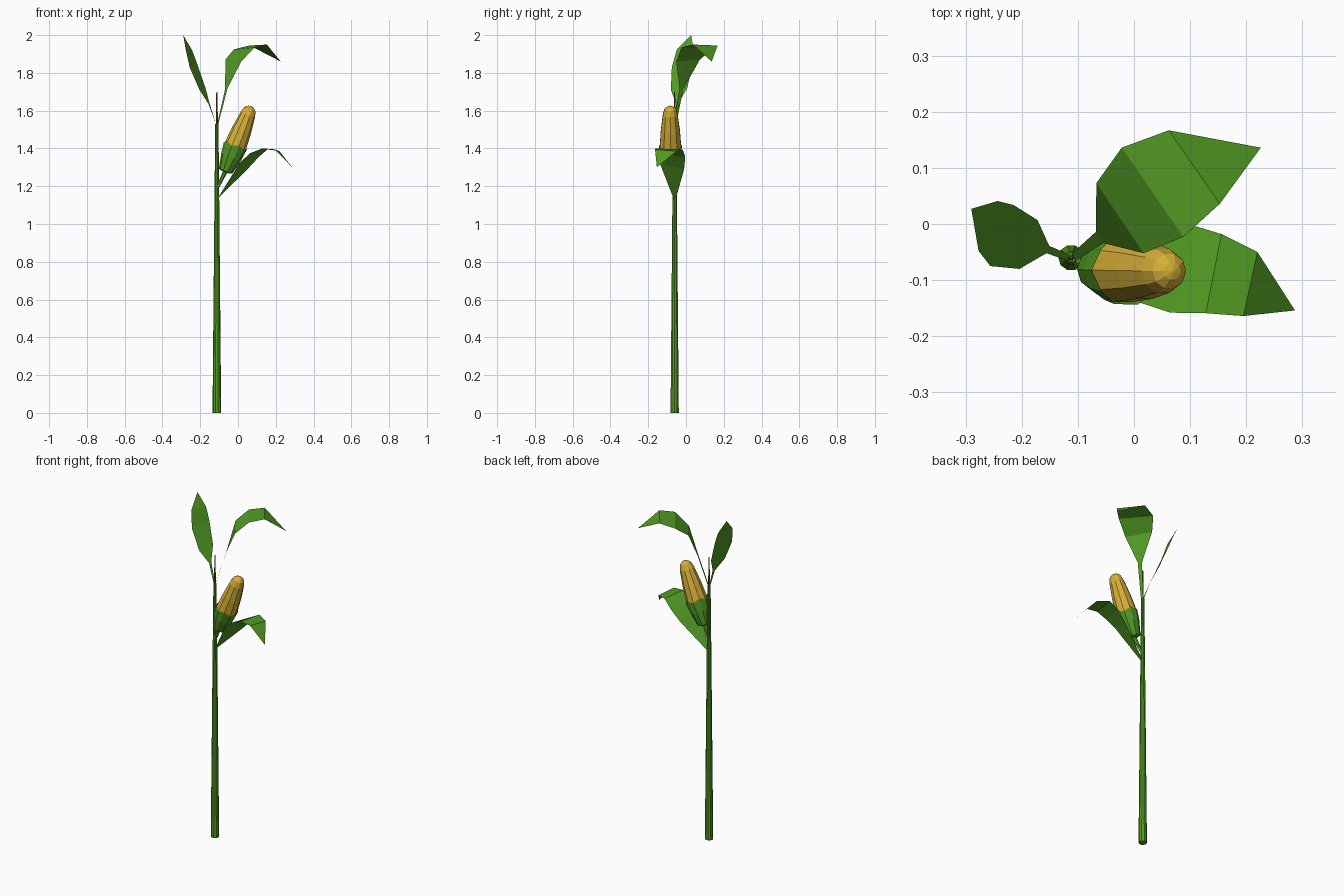
import bpy, math
from mathutils import Vector

if "Cube" in bpy.data.objects:
    bpy.data.objects.remove(bpy.data.objects["Cube"])


def material(name, rgb):
    m = bpy.data.materials.new(name)
    m.diffuse_color = (*rgb, 1)
    m.use_nodes = True
    m.node_tree.nodes["Principled BSDF"].inputs["Base Color"].default_value = m.diffuse_color
    return m


GREEN = material("leaf green", (0.085, 0.33, 0.017))
YELLOW = material("kernel yellow", (0.68, 0.43, 0.04))
BROWN = material("tassel brown", (0.17, 0.075, 0.02))


def add_mesh(name, verts, faces, mat):
    me = bpy.data.meshes.new(name)
    me.from_pydata(verts, [], faces)
    me.materials.append(mat)
    ob = bpy.data.objects.new(name, me)
    bpy.context.collection.objects.link(ob)
    return ob


def lathe(name, start, end, profile, sides, mat, cap_top=True, jag=0.0):
    """Rings of (distance, radius) around the axis start -> end."""
    start, end = Vector(start), Vector(end)
    axis = (end - start).normalized()
    v = Vector((0, 1, 0))
    v = (v - axis * v.dot(axis)).normalized()
    u = v.cross(axis)
    verts, faces = [], []
    for k, (s, r) in enumerate(profile):
        for i in range(sides):
            a = 2 * math.pi * i / sides
            d = s
            if k == len(profile) - 1:
                d += jag * (-1) ** i
            verts.append(start + axis * d + (u * math.cos(a) + v * math.sin(a)) * r)
    for k in range(len(profile) - 1):
        for i in range(sides):
            j = (i + 1) % sides
            a, b = k * sides, (k + 1) * sides
            faces.append((a + i, a + j, b + j, b + i))
    faces.append(tuple(reversed(range(sides))))
    if cap_top:
        n = (len(profile) - 1) * sides
        faces.append(tuple(range(n, n + sides)))
    return add_mesh(name, verts, faces, mat)


def leaf(name, near, far, tip):
    """Strip of flat quads between two edges, closed by a pointed tip."""
    n = len(near)
    verts = near + far + [tip]
    faces = [(i, i + 1, n + i + 1, n + i) for i in range(n - 1)]
    faces.append((n - 1, 2 * n, 2 * n - 1))
    return add_mesh(name, verts, faces, GREEN)


# stalk and brown tassel spike
X, Y = -0.112, -0.06
lathe("stalk", (X, Y, 0), (X, Y, 2), [(0, 0.023), (1.15, 0.0125), (1.53, 0.0085)], 10, GREEN)
lathe("tassel_spike", (X, Y, 1.52), (X, Y, 2), [(0, 0.006), (0.18, 0.003)], 6, BROWN)

# ear: stem, husk cup and cob share one tilted axis
A, B = (-0.066, -0.081, 1.28), (0.07, -0.084, 1.625)
lathe("ear_stem", (-0.11, -0.062, 1.19), A, [(0, 0.008), (0.11, 0.012)], 6, GREEN)
lathe("husk", A, B, [(-0.005, 0.025), (0.0, 0.038), (0.08, 0.056), (0.145, 0.064)],
      10, GREEN, cap_top=False, jag=0.008)
lathe("cob", A, B, [(0.05, 0.046), (0.13, 0.060), (0.23, 0.053), (0.32, 0.041),
                    (0.352, 0.032), (0.366, 0.016), (0.37, 0.003)], 10, YELLOW)

# leaves
leaf("lower_leaf",
     [(-0.105, -0.068, 1.14), (0.01, -0.14, 1.325), (0.065, -0.158, 1.375),
      (0.128, -0.159, 1.40), (0.195, -0.164, 1.395)],
     [(-0.102, -0.052, 1.14), (0.05, -0.01, 1.29), (0.11, -0.004, 1.355),
      (0.156, -0.018, 1.395), (0.22, -0.05, 1.385)],
     (0.287, -0.154, 1.30))
leaf("upper_right_leaf",
     [(-0.104, -0.066, 1.53), (-0.055, -0.034, 1.72), (0.017, -0.052, 1.86),
      (0.088, -0.023, 1.935), (0.153, 0.036, 1.95)],
     [(-0.11, -0.052, 1.53), (-0.068, -0.014, 1.715), (-0.067, 0.073, 1.87),
      (-0.022, 0.136, 1.924), (0.062, 0.167, 1.945)],
     (0.226, 0.136, 1.86))
leaf("upper_left_leaf",
     [(-0.117, -0.066, 1.53), (-0.156, -0.052, 1.635), (-0.204, -0.08, 1.71),
      (-0.256, -0.075, 1.83), (-0.277, -0.048, 1.925)],
     [(-0.117, -0.054, 1.53), (-0.151, -0.039, 1.64), (-0.172, 0.007, 1.72),
      (-0.215, 0.034, 1.845), (-0.243, 0.041, 1.92)],
     (-0.29, 0.027, 2.0))
